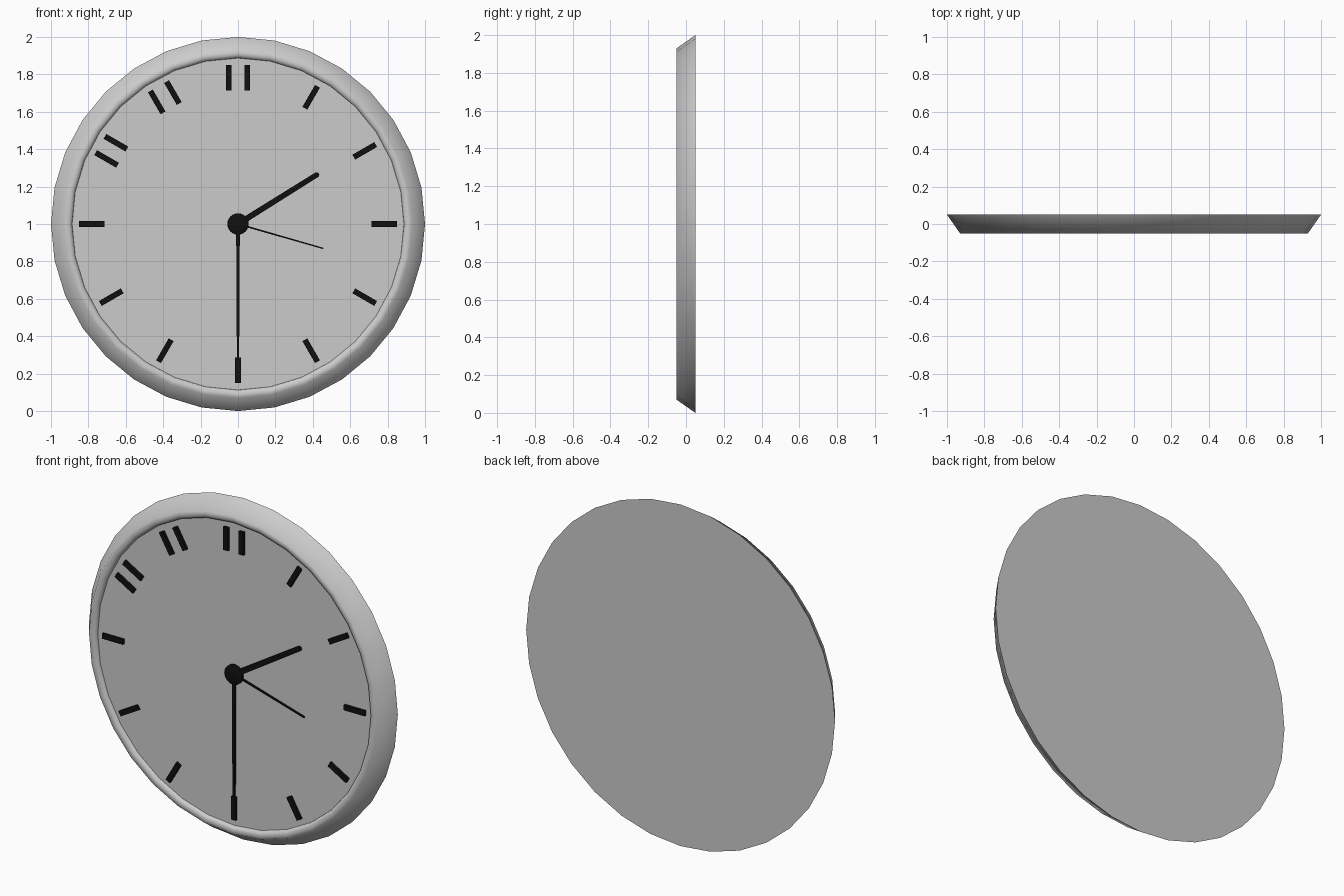
import bpy, bmesh
from math import sin, cos, pi, radians
from mathutils import Vector

if "Cube" in bpy.data.objects:
    bpy.data.objects.remove(bpy.data.objects["Cube"])

SIDES = 32
DIAL_Y = -0.03
CENTRE = Vector((0, 0, 1))

black = bpy.data.materials.new("black")
black.diffuse_color = (0.005, 0.005, 0.005, 1)
black.use_nodes = True
black.node_tree.nodes["Principled BSDF"].inputs["Base Color"].default_value = black.diffuse_color


def finish(name, bm, material=None, smooth=None):
    bmesh.ops.recalc_face_normals(bm, faces=bm.faces)
    mesh = bpy.data.meshes.new(name)
    bm.to_mesh(mesh)
    bm.free()
    obj = bpy.data.objects.new(name, mesh)
    bpy.context.collection.objects.link(obj)
    if material:
        mesh.materials.append(material)
    if smooth:
        bpy.ops.object.select_all(action='DESELECT')
        obj.select_set(True)
        bpy.context.view_layer.objects.active = obj
        bpy.ops.object.shade_smooth_by_angle(angle=radians(smooth))
    return obj


def lathe(name, profile, sides, material=None, smooth=None):
    """Turn (radius, y) points about the clock axis; both ends are capped."""
    bm = bmesh.new()
    rings = [[bm.verts.new(CENTRE + Vector((r * sin(2 * pi * i / sides), y,
                                            r * cos(2 * pi * i / sides))))
              for i in range(sides)] for r, y in profile]
    for a, b in zip(rings, rings[1:]):
        for i in range(sides):
            j = (i + 1) % sides
            bm.faces.new((a[i], a[j], b[j], b[i]))
    bm.faces.new(rings[0])
    bm.faces.new(rings[-1])
    return finish(name, bm, material, smooth)


def bar(bm, angle, start, end, w0, w1, front, side=0.0, rounded=False):
    """Add a raised radial strip; angle is clockwise degrees from the top."""
    a = radians(angle)
    out, across = Vector((sin(a), 0, cos(a))), Vector((cos(a), 0, -sin(a)))
    pts = [(-w0 / 2, start), (w0 / 2, start)]
    if rounded:
        pts += [(w1 / 2 * cos(t * pi / 6), end - w1 / 2 + w1 / 2 * sin(t * pi / 6))
                for t in range(7)]
    else:
        pts += [(w1 / 2, end), (-w1 / 2, end)]
    loops = [[bm.verts.new(CENTRE + across * (x + side) + out * r + Vector((0, y, 0)))
              for x, r in pts] for y in (DIAL_Y + 0.002, front)]
    for loop in loops:
        bm.faces.new(loop)
    for i in range(len(pts)):
        j = (i + 1) % len(pts)
        bm.faces.new((loops[0][i], loops[0][j], loops[1][j], loops[1][i]))


# Case: flat back, flared rim and recessed dial
lathe("case_and_dial", [(1.0, 0.05), (0.93, -0.05), (0.905, -0.05),
                        (0.89, -0.042), (0.887, DIAL_Y)], SIDES, smooth=60)

# Centre hub
lathe("centre_hub", [(0.057, DIAL_Y + 0.002), (0.057, -0.046), (0.05, -0.05)],
      24, black, 40)

# Hands: angle, length, width at hub, width at tip, front y
for name, angle, length, w0, w1, front in (
        ("hour_hand", 58, 0.51, 0.032, 0.028, -0.045),
        ("minute_hand", 180, 0.73, 0.02, 0.012, -0.043),
        ("second_hand", 106, 0.475, 0.009, 0.007, -0.040)):
    bm = bmesh.new()
    bar(bm, angle, 0, length, w0, w1, front, rounded=True)
    finish(name, bm, black, 40)

# Plain hour markers, doubled at the ten, eleven and twelve positions
bm = bmesh.new()
for hour in range(1, 13):
    for side in ((-0.05, 0.05) if hour >= 10 else (0,)):
        bar(bm, hour * 30, 0.715, 0.85, 0.03, 0.03, -0.045, side)
finish("hour_markers", bm, black)
